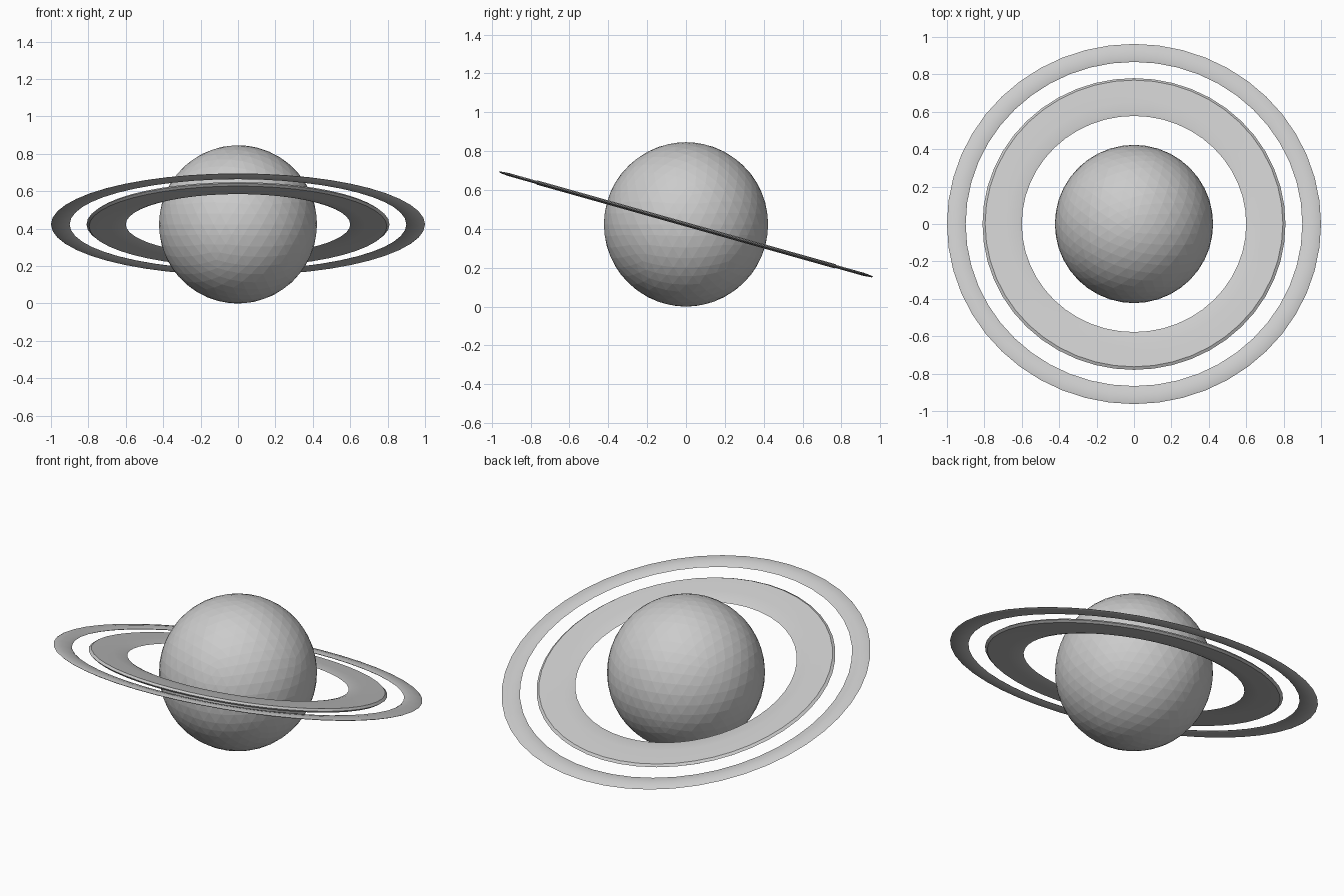
import bpy
import bmesh
import math

cube = bpy.data.objects.get("Cube")
if cube:
    bpy.data.objects.remove(cube, do_unlink=True)

RADIUS = 0.423
TILT = math.radians(-15.7)
SEGMENTS = 48

grey = bpy.data.materials.new("plain grey")
grey.use_nodes = True
colour = (0.6, 0.6, 0.6, 1)
grey.diffuse_color = colour
grey.node_tree.nodes["Principled BSDF"].inputs["Base Color"].default_value = colour


def finish(name, bm):
    bmesh.ops.recalc_face_normals(bm, faces=bm.faces)
    mesh = bpy.data.meshes.new(name)
    bm.to_mesh(mesh)
    bm.free()
    mesh.materials.append(grey)
    obj = bpy.data.objects.new(name, mesh)
    bpy.context.collection.objects.link(obj)
    obj.location.z = RADIUS
    return obj


def ring(name, upper):
    """Turn a thin section, mirrored top to bottom, around the tilted axis."""
    section = upper + [(r, -h) for r, h in reversed(upper[1:-1])]
    bm = bmesh.new()
    loops = []
    for i in range(SEGMENTS):
        a = math.tau * i / SEGMENTS
        loops.append([bm.verts.new((r * math.cos(a), r * math.sin(a), h))
                      for r, h in section])
    n = len(section)
    for i in range(SEGMENTS):
        p, q = loops[i], loops[(i + 1) % SEGMENTS]
        for j in range(n):
            k = (j + 1) % n
            bm.faces.new((p[j], q[j], q[k], p[k]))
    obj = finish(name, bm)
    obj.rotation_euler.x = TILT
    bpy.ops.object.select_all(action='DESELECT')
    obj.select_set(True)
    bpy.context.view_layer.objects.active = obj
    bpy.ops.object.shade_smooth_by_angle(angle=math.radians(30))
    return obj


# Faceted globe
ball = bmesh.new()
bmesh.ops.create_icosphere(ball, subdivisions=4, radius=RADIUS)
finish("planet_globe", ball)

# Broad inner ring with a bevelled rim, and narrow outer ring
ring("inner_ring", [(0.6, 0), (0.62, 0.006), (0.68, 0.01), (0.796, 0.011), (0.81, 0)])
ring("outer_ring", [(0.9, 0), (0.907, 0.004), (0.95, 0.008), (0.993, 0.004), (1, 0)])
